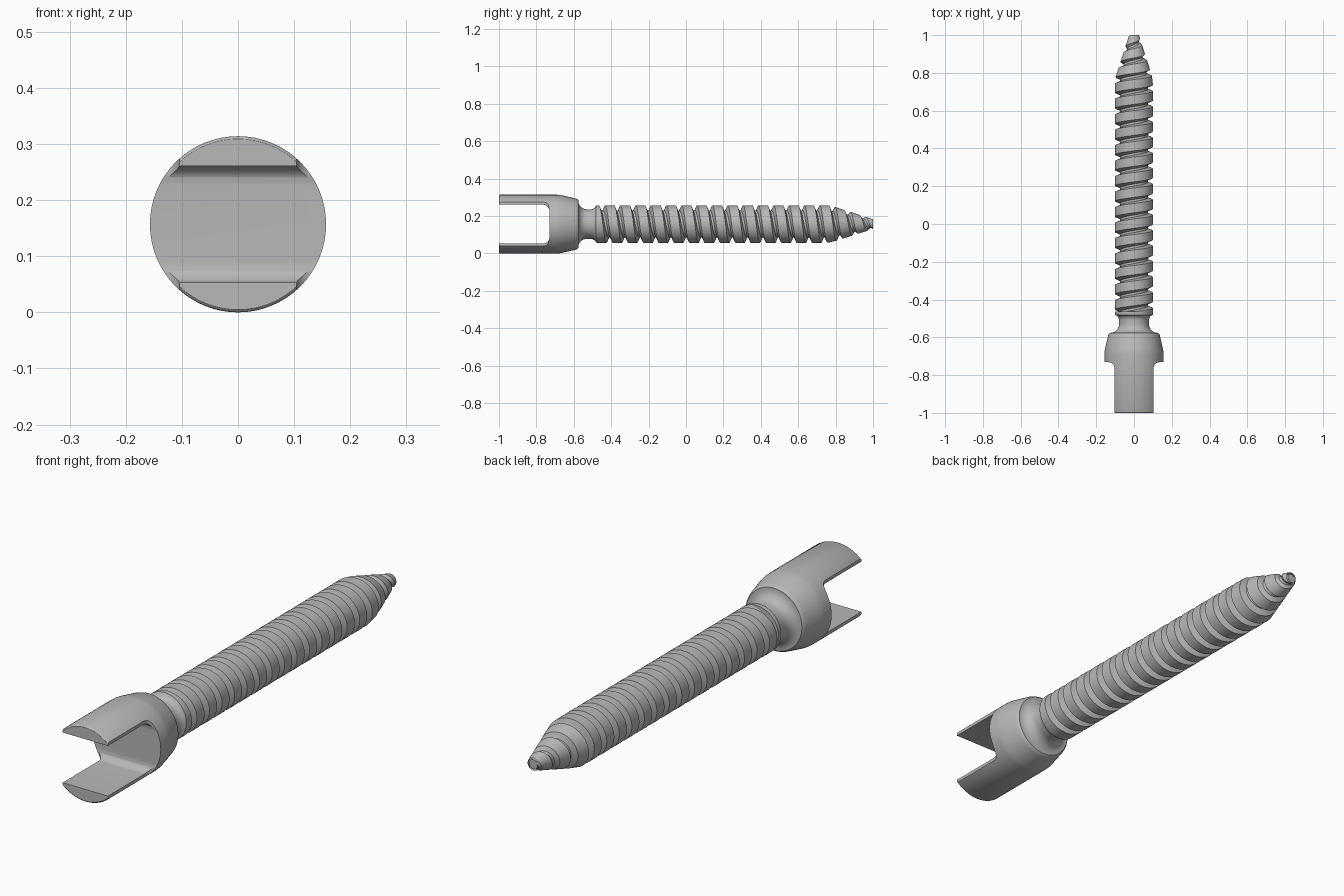
import bpy, bmesh, math
from mathutils import Vector

cube = bpy.data.objects.get("Cube")
if cube:
    bpy.data.objects.remove(cube, do_unlink=True)

R = 0.157          # head radius, also the height of the axis
SEG = 64
PITCH = 0.082

steel = bpy.data.materials.new("brushed_grey")
steel.use_nodes = True
grey = (0.48, 0.48, 0.48, 1)
steel.diffuse_color = grey
bsdf = next(n for n in steel.node_tree.nodes if n.type == 'BSDF_PRINCIPLED')
bsdf.inputs["Base Color"].default_value = grey


def add(name, bm):
    bmesh.ops.recalc_face_normals(bm, faces=bm.faces)
    mesh = bpy.data.meshes.new(name)
    bm.to_mesh(mesh)
    bm.free()
    obj = bpy.data.objects.new(name, mesh)
    bpy.context.collection.objects.link(obj)
    mesh.materials.append(steel)
    return obj


def around(r, a, y):
    return Vector((r * math.sin(a), y, R + r * math.cos(a)))


def lathe(bm, profile):
    """Closed solid of (y, radius) points turned about the long axis."""
    rings = [[bm.verts.new(around(r, math.tau * i / SEG, y)) for i in range(SEG)]
             for y, r in profile]
    for a, b in zip(rings, rings[1:]):
        for i in range(SEG):
            j = (i + 1) % SEG
            bm.faces.new((a[i], a[j], b[j], b[i]))
    bm.faces.new(rings[0])
    bm.faces.new(rings[-1])


def arc(cy, cw, rad, start, end, n=8):
    """Arc points (y, width) between two angles in degrees."""
    angles = [math.radians(start + (end - start) * i / n) for i in range(n + 1)]
    return [(cy + rad * math.cos(a), cw + rad * math.sin(a)) for a in angles]


def cutter(name, outline, to_3d, depth):
    bm = bmesh.new()
    face = bm.faces.new([bm.verts.new(to_3d(y, w)) for y, w in outline])
    out = bmesh.ops.extrude_face_region(bm, geom=[face])
    moved = [v for v in out["geom"] if isinstance(v, bmesh.types.BMVert)]
    bmesh.ops.translate(bm, verts=moved, vec=depth)
    obj = add(name, bm)
    obj.hide_render = True
    return obj


def smooth(obj, angle):
    bpy.ops.object.select_all(action='DESELECT')
    obj.select_set(True)
    bpy.context.view_layer.objects.active = obj
    bpy.ops.object.shade_smooth_by_angle(angle=math.radians(angle))


# Forked head with tapered shoulder and waisted neck
bm = bmesh.new()
lathe(bm, [(-1, R - 0.005), (-0.998, R - 0.002), (-0.994, R), (-0.69, R),
           (-0.675, 0.156), (-0.66, 0.153), (-0.59, 0.137), (-0.582, 0.134),
           (-0.576, 0.128)]
      + arc(-0.53, 0.125, 0.046, 180, 270)
      + arc(-0.51, 0.11, 0.031, 270, 340)
      + [(-0.474, 0.1), (-0.462, 0.1)])
head = add("forked_head", bm)

# Slot between the two arms, with rounded inner corners
half, floor, fil = 0.104, -0.73, 0.035
slot = cutter("slot_cutter",
              [(-1.1, -half)] + arc(floor - fil, -half + fil, fil, -90, 0)
              + arc(floor - fil, half - fil, fil, 0, 90) + [(-1.1, half)],
              lambda y, z: Vector((-0.3, y, R + z)), Vector((0.6, 0, 0)))

# Side trims that narrow the arms, with a fillet into the shoulder
cutters = [slot]
for s, side in ((1, "left"), (-1, "right")):
    cutters.append(cutter(
        side + "_trim_cutter",
        [(-1.1, 0.104)] + arc(-0.762, 0.134, 0.03, -90, 0) + [(-0.732, 0.3), (-1.1, 0.3)],
        lambda y, x, s=s: Vector((s * x, y, R - 0.3)), Vector((0, 0, 0.6))))

for c in cutters:
    mod = head.modifiers.new(c.name, 'BOOLEAN')
    mod.operation = 'DIFFERENCE'
    mod.solver = 'EXACT'
    mod.object = c
bpy.context.view_layer.update()
cut = bpy.data.meshes.new_from_object(
    head.evaluated_get(bpy.context.evaluated_depsgraph_get()))
head.modifiers.clear()
head.data = cut
for c in cutters:
    bpy.data.objects.remove(c, do_unlink=True)
smooth(head, 32)

# Helical thread: one strip whose last row meets the next turn's first row
START, TAPER, END = -0.468, 0.77, 1.0
SECTION = [(-0.3, 0.1), (0.3, 0.1), (0.42, 0.073), (0.56, 0.073)]  # pitch share, radius


def thread_point(n, share, radius):
    y = 0.74 + PITCH * (n / SEG + share)
    y = min(max(y, START), END)
    t = max(0, (y - TAPER) / (END - TAPER))
    tip = 0.026 if radius > 0.09 else 0.018
    return around(radius + (tip - radius) * t, math.tau * n / SEG, y)


bm = bmesh.new()
first, last = -17 * SEG, 5 * SEG
rows = [[bm.verts.new(thread_point(n, s, r)) for s, r in SECTION]
        for n in range(first, last)]
for n in range(len(rows) - SEG - 1):
    a = rows[n] + [rows[n + SEG][0]]
    b = rows[n + 1] + [rows[n + SEG + 1][0]]
    for j in range(len(SECTION)):
        bm.faces.new((a[j], b[j], b[j + 1], a[j + 1]))
bmesh.ops.remove_doubles(bm, verts=bm.verts, dist=1e-5)
bmesh.ops.dissolve_degenerate(bm, edges=bm.edges, dist=1e-5)
# Drop the flat leftovers beyond both ends of the strip
flat = [f for f in bm.faces
        if all(v.co.y <= START + 1e-4 for v in f.verts)
        or all(v.co.y >= END - 1e-4 for v in f.verts)]
bmesh.ops.delete(bm, geom=flat, context='FACES')
thread = add("screw_thread", bm)
# Outward normals are checked on one face along the shaft
poly = min(thread.data.polygons, key=lambda p: abs(p.center.y))
if poly.normal.dot(poly.center - Vector((0, poly.center.y, R))) < 0:
    thread.data.flip_normals()
smooth(thread, 25)

# Solid core that closes the neck end and the blunt tip
bm = bmesh.new()
lathe(bm, [(START, 0.07), (TAPER, 0.07), (END - 0.0005, 0.019)])
core = add("screw_core", bm)
smooth(core, 30)
